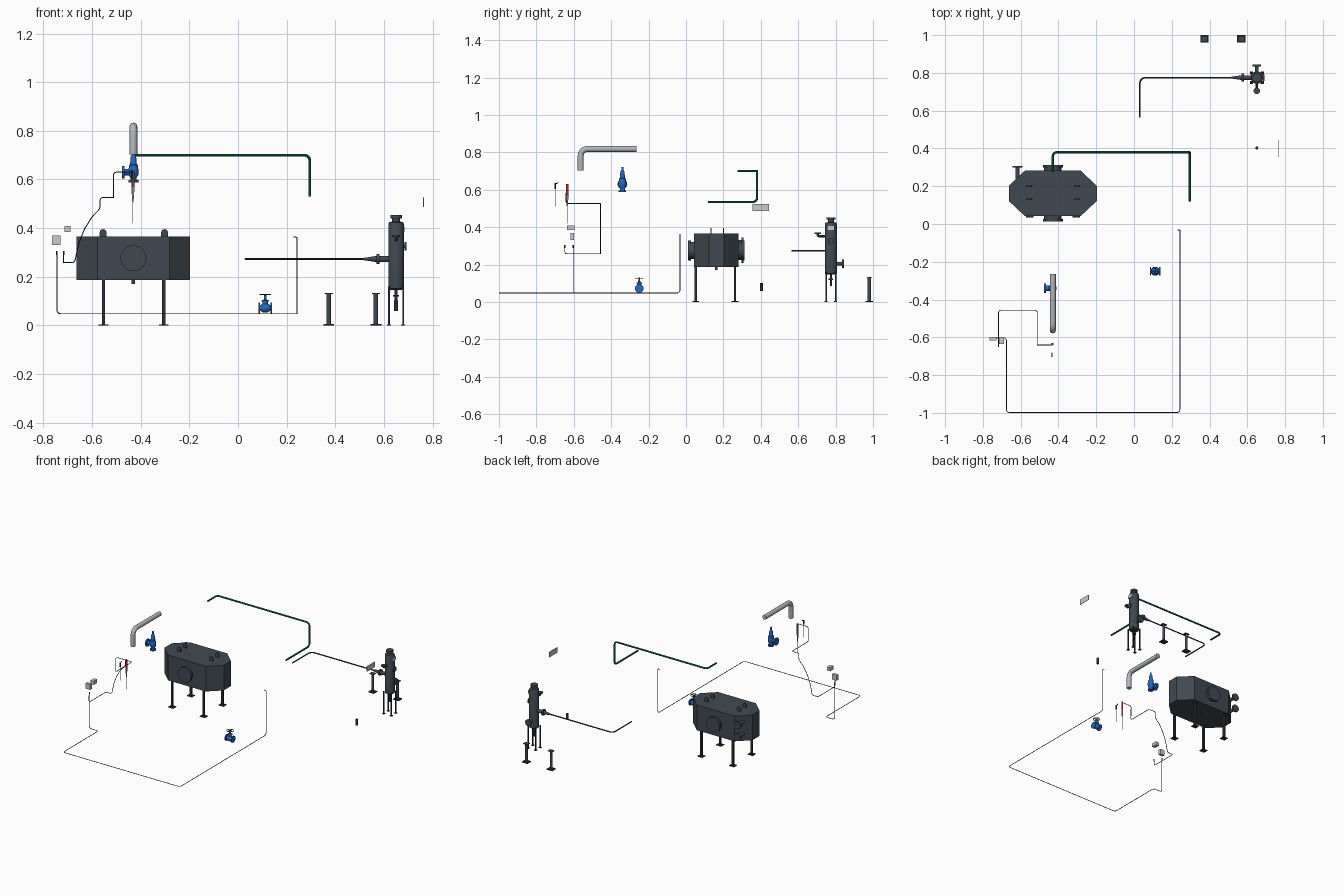
import bpy, bmesh, math
from mathutils import Vector, Matrix

if "Cube" in bpy.data.objects:
    bpy.data.objects.remove(bpy.data.objects["Cube"])


def mat(name, rgb):
    m = bpy.data.materials.new(name)
    m.diffuse_color = (*rgb, 1)
    m.use_nodes = True
    m.node_tree.nodes["Principled BSDF"].inputs["Base Color"].default_value = m.diffuse_color
    return m


SLATE = mat("slate", (0.052, 0.066, 0.083))
BLACK = mat("black_steel", (0.025, 0.03, 0.035))
GREEN = mat("green", (0.01, 0.17, 0.09))
BLUE = mat("blue", (0.02, 0.14, 0.5))
ZINC = mat("zinc", (0.45, 0.48, 0.51))
PALE = mat("pale_grey", (0.72, 0.73, 0.71))
RED = mat("red", (0.45, 0.03, 0.03))


def finish(bm, name, m, smooth=True):
    bmesh.ops.recalc_face_normals(bm, faces=bm.faces)
    me = bpy.data.meshes.new(name)
    bm.to_mesh(me)
    bm.free()
    ob = bpy.data.objects.new(name, me)
    bpy.context.collection.objects.link(ob)
    me.materials.append(m)
    if smooth:
        bpy.ops.object.select_all(action='DESELECT')
        ob.select_set(True)
        bpy.context.view_layer.objects.active = ob
        bpy.ops.object.shade_smooth_by_angle(angle=math.radians(35))
    return ob


def box(name, c, s, m):
    bm = bmesh.new()
    bmesh.ops.create_cube(bm, size=1, matrix=Matrix.Translation(c) @ Matrix.Diagonal((*s, 1)))
    return finish(bm, name, m, False)


def lathe(name, prof, loc, m, axis=(0, 0, 1), n=24):
    """Closed solid of revolution from (radius, height) points along axis."""
    rot = Vector((0, 0, 1)).rotation_difference(Vector(axis)).to_matrix()
    bm = bmesh.new()
    rings = [[bm.verts.new(rot @ Vector((r * math.cos(2 * math.pi * i / n), r * math.sin(2 * math.pi * i / n), h)) + Vector(loc))
              for i in range(n)] for r, h in prof]
    for a, b in zip(rings, rings[1:]):
        for i in range(n):
            bm.faces.new((a[i], a[(i + 1) % n], b[(i + 1) % n], b[i]))
    bm.faces.new(rings[0])
    bm.faces.new(rings[-1])
    return finish(bm, name, m)


def rod(name, loc, r, h, m, axis=(0, 0, 1), n=16):
    return lathe(name, [(r, 0), (r, h)], loc, m, axis, n)


def prism(name, pts, vec, m, smooth=False):
    bm = bmesh.new()
    f = bm.faces.new([bm.verts.new(p) for p in pts])
    new = bmesh.ops.extrude_face_region(bm, geom=[f], use_keep_orig=True)["geom"]
    bmesh.ops.translate(bm, vec=vec, verts=[g for g in new if isinstance(g, bmesh.types.BMVert)])
    return finish(bm, name, m, smooth)


def pipe(name, pts, r, bend, m, res=3):
    """Swept round pipe with rounded corners."""
    P = [Vector(p) for p in pts]
    path = [P[0]]
    for a, b, c in zip(P, P[1:], P[2:]):
        d = min(bend, (a - b).length * .48, (c - b).length * .48)
        s, e = b + (a - b).normalized() * d, b + (c - b).normalized() * d
        for i in range(7):      # circular blend
            t = i / 6
            k = ((1 - t) ** 2, 1.4142 * t * (1 - t), t * t)
            path.append((s * k[0] + b * k[1] + e * k[2]) / sum(k))
    path.append(P[-1])
    cu = bpy.data.curves.new(name, 'CURVE')
    cu.dimensions = '3D'
    cu.bevel_depth, cu.bevel_resolution, cu.use_fill_caps = r, res, True
    sp = cu.splines.new('POLY')
    sp.points.add(len(path) - 1)
    for q, p in zip(sp.points, path):
        q.co = (*p, 1)
    cu.materials.append(m)
    ob = bpy.data.objects.new(name, cu)
    bpy.context.collection.objects.link(ob)
    bpy.ops.object.select_all(action='DESELECT')
    ob.select_set(True)
    bpy.context.view_layer.objects.active = ob
    bpy.ops.object.convert(target='MESH')
    bpy.ops.object.shade_smooth_by_angle(angle=math.radians(35))


# Octagonal tank with end ports
TX, TY = -0.43, 0.162
octo = [(-.233, -.04), (-.148, -.12), (.148, -.12), (.233, -.04),
        (.233, .04), (.148, .12), (-.148, .12), (-.233, .04)]
prism("tank_body", [(TX + x, TY + y, .187) for x, y in octo], (0, 0, .179), SLATE)
for s, nm in ((-1, "front"), (1, "rear")):
    lathe(f"tank_{nm}_port", [(.046, 0), (.046, .016), (.053, .016), (.053, .03)],
          (TX, TY + s * .12, .276), SLATE, (0, s, 0), 32)
for i, z in enumerate((.32, .235)):
    lathe(f"tank_side_nozzle_{i}", [(.011, 0), (.011, .06), (.026, .06), (.026, .07)],
          (-.617, .238, z), SLATE, (0, 1, 0))
rod("tank_drain", (TX, TY, .17), .007, .02, SLATE)

# Lifting lugs and tank legs
for i, x in enumerate((-.555, -.302)):
    for j, y in enumerate((.13, .197)):
        pts = [(x - .014, y, .36), (x + .014, y, .36)] + \
              [(x + .014 * math.cos(a * math.pi / 8), y, .382 + .014 * math.sin(a * math.pi / 8)) for a in range(9)]
        prism(f"lifting_lug_{i}{j}", pts, (0, .006, 0), SLATE)
    for j, y in enumerate((.052, .262)):
        lx = (-.553, -.305)[i]
        box(f"tank_leg_{i}{j}", (lx, y, .095), (.013, .013, .19), BLACK)
        box(f"tank_foot_{i}{j}", (lx, y, .002), (.04, .036, .004), BLACK)

# Vertical filter vessel
VX, VY = .65, .775
lathe("vessel_body", [(.024, .146), (.032, .152), (.032, .418), (.029, .424), (.016, .427), (.016, .44),
                      (.024, .44), (.024, .453)], (VX, VY, 0), SLATE, n=32)
for i in range(4):
    a = math.pi / 4 + i * math.pi / 2
    x, y = VX + .041 * math.cos(a), VY + .036 * math.sin(a)
    box(f"vessel_leg_{i}", (x, y, .08), (.007, .007, .16), BLACK)
    box(f"vessel_foot_{i}", (x, y, .002), (.016, .016, .004), BLACK)
lathe("vessel_drain", [(.006, .085), (.006, .118), (.012, .118), (.012, .126), (.006, .126), (.006, .15)], (VX, VY, 0), BLACK)
lathe("vessel_rear_nozzle", [(.009, .025), (.009, .06), (.023, .06), (.023, .069)], (VX, VY, .204), SLATE, (0, 1, 0))
lathe("vessel_side_nozzle", [(.007, .025), (.007, .035), (.017, .035), (.017, .042)], (VX, VY, .325), SLATE, (1, 0, 0))
pipe("vessel_vent_elbow", [(VX, .75, .352), (VX, .705, .352), (VX, .705, .367)], .007, .012, SLATE)
rod("vessel_vent_flange", (VX, .705, .364), .017, .007, SLATE)
box("vessel_plate", (VX + .033, VY, .396), (.004, .04, .022), PALE)
lathe("vessel_inlet", [(.0045, .135), (.012, .085), (.012, .08), (.021, .08), (.021, .068), (.012, .068), (.012, .025)],
      (VX, VY, .273), SLATE, (-1, 0, 0))
pipe("vessel_feed_pipe", [(.52, VY, .273), (.031, VY, .273), (.031, .565, .273)], .0042, .03, BLACK)

# Loose pipe supports
for i, x in enumerate((.373, .567)):
    box(f"support_base_{i}", (x, .98, .003), (.044, .04, .006), BLACK)
    lathe(f"support_post_{i}", [(.009, .004), (.009, .13)], (x, .98, 0), SLATE)
    box(f"support_top_{i}", (x, .98, .132), (.034, .028, .004), SLATE)

# Small cylinder and rating plate
rod("small_cylinder", (.65, .403, .06), .008, .042, BLACK)
box("rating_plate", (.763, .4, .506), (.003, .088, .038), PALE)

# Green return line and large grey vent pipe
pipe("green_line", [(-.43, .275, .7), (-.43, .38, .7), (.295, .38, .7), (.295, .38, .535), (.295, .118, .535)],
     .006, .022, GREEN)
pipe("vent_pipe", [(-.43, -.265, .818), (-.43, -.563, .818), (-.43, -.563, .702)], .0158, .035, ZINC, 6)

# Blue relief valve
RX, RY = -.43, -.34
lathe("relief_valve_body", [(.02, .588), (.02, .597), (.013, .597), (.013, .607), (.02, .618), (.021, .64),
                            (.018, .652), (.018, .66), (.014, .662), (.011, .695), (.006, .705), (.005, .722)],
      (RX, RY, 0), BLUE)
lathe("relief_valve_outlet", [(.014, 0), (.014, .037), (.026, .037), (.026, .046)], (RX, RY, .63), BLUE, (-1, 0, 0))

# Blue globe valve with handwheel
GX, GY, GZ = .112, -.25, .072
lathe("globe_valve_body", [(.023, -.028), (.023, -.021), (.011, -.021), (.019, -.009), (.019, .009), (.011, .021),
                           (.023, .021), (.023, .028)], (GX, GY, GZ), BLUE, (1, 0, 0))
lathe("globe_valve_bonnet", [(.011, .08), (.011, .098), (.015, .098), (.015, .103), (.006, .106), (.004, .13)],
      (GX, GY, 0), BLUE)
bpy.ops.mesh.primitive_torus_add(location=(GX, GY, .127), major_radius=.0215, minor_radius=.002,
                                 major_segments=24, minor_segments=8)
wheel = bpy.context.object
wheel.name = "globe_valve_handwheel"
wheel.data.materials.append(BLACK)
bpy.ops.object.shade_smooth_by_angle()
for i, s in enumerate(((.042, .004, .003), (.004, .042, .003))):
    box(f"handwheel_spoke_{i}", (GX, GY, .127), s, BLACK)

# Temperature probes
lathe("probe_head", [(.002, .505), (.006, .555), (.006, .575)], (-.432, -.635, 0), ZINC, n=12)
rod("probe_cap", (-.432, -.635, .57), .0065, .062, RED, n=12)
rod("probe_stem", (-.432, -.635, .42), .0012, .1, ZINC, n=8)
rod("second_probe_head", (-.435, -.7, .605), .004, .03, BLACK, n=12)
rod("second_probe_stem", (-.435, -.7, .51), .0015, .1, ZINC, n=8)
pipe("probe_bracket", [(-.435, -.7, .63), (-.435, -.682, .638)], .0025, .005, BLACK)

# Junction boxes
box("junction_box", (-.747, -.608, .35), (.036, .02, .038), PALE)
box("sensor_box", (-.701, -.616, .397), (.026, .038, .025), PALE)

# Sensor cable with sagging run
sag = [(-.567, -.457, .48), (-.6, -.457, .447), (-.632, -.457, .395), (-.655, -.457, .335), (-.672, -.457, .258)]
pipe("sensor_cable", [(-.432, -.64, .63), (-.512, -.64, .63), (-.512, -.642, .526), (-.512, -.457, .526), (-.567, -.457, .526)]
     + sag + [(-.717, -.457, .258), (-.717, -.648, .258), (-.717, -.648, .303)], .002, .012, BLACK, 2)

# Long floor conduit
pipe("floor_conduit", [(-.745, -.603, .303), (-.745, -.603, .048), (-.675, -.603, .048), (-.675, -.998, .048),
                       (.243, -.998, .048), (.243, -.032, .048), (.243, -.032, .363), (.229, -.032, .363)],
     .002, .016, BLACK, 2)
for i, (x, y) in enumerate(((-.745, -.603), (-.717, -.648))):
    rod(f"cable_gland_{i}", (x, y, .29), .0035, .016, BLACK, n=12)
